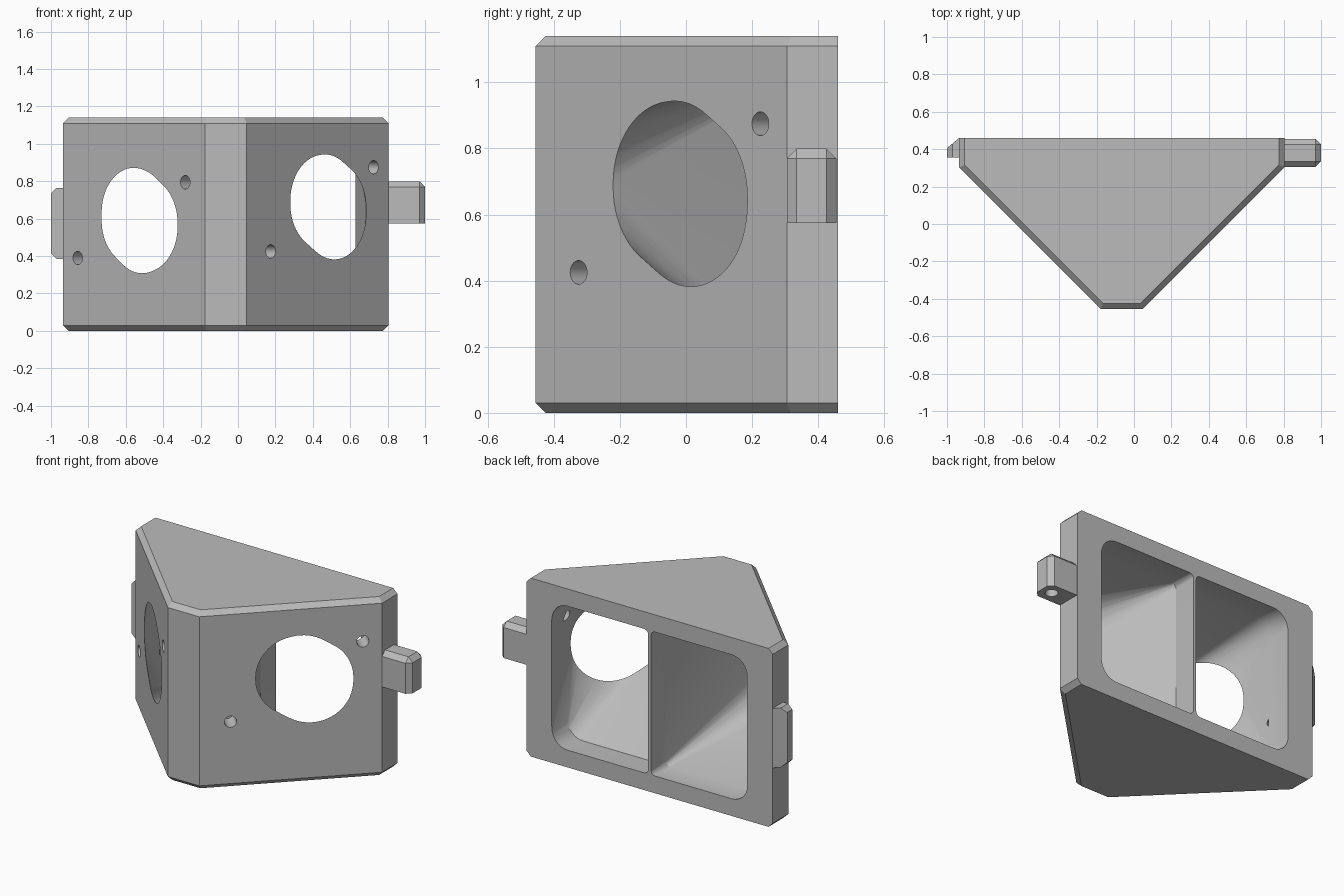
import bpy, bmesh, math
from mathutils import Vector

# Remove the default cube only
default_cube = bpy.data.objects.get("Cube")
if default_cube:
    bpy.data.objects.remove(default_cube, do_unlink=True)

# Single grey plastic
grey = bpy.data.materials.new("grey_plastic")
grey.use_nodes = True
colour = (0.5, 0.5, 0.5, 1)
grey.diffuse_color = colour
grey.node_tree.nodes["Principled BSDF"].inputs["Base Color"].default_value = colour

UP = Vector((0, 0, 1))
ALONG = Vector((1, 0, 0))
BACK = Vector((0, 1, 0))


def hull(name, points):
    """Convex solid around the points, with flat areas merged."""
    bm = bmesh.new()
    for p in points:
        bm.verts.new(p)
    bmesh.ops.remove_doubles(bm, verts=bm.verts[:], dist=0.0001)
    made = bmesh.ops.convex_hull(bm, input=bm.verts[:])
    loose = {g for g in made["geom_interior"] + made["geom_unused"]
             if isinstance(g, bmesh.types.BMVert)}
    bmesh.ops.delete(bm, geom=list(loose), context="VERTS")
    bmesh.ops.dissolve_limit(bm, angle_limit=math.radians(0.3),
                             verts=bm.verts[:], edges=bm.edges[:])
    bmesh.ops.recalc_face_normals(bm, faces=bm.faces[:])
    mesh = bpy.data.meshes.new(name)
    bm.to_mesh(mesh)
    bm.free()
    mesh.materials.append(grey)
    obj = bpy.data.objects.new(name, mesh)
    bpy.context.collection.objects.link(obj)
    return obj


def disc(centre, u, v, radius, sides=48):
    turns = [2 * math.pi * i / sides for i in range(sides)]
    return [centre + radius * (math.cos(a) * u + math.sin(a) * v) for a in turns]


def layer(outline, z):
    return [Vector((x, y, z)) for x, y in outline]


def shifted(points, offset):
    return [p + offset for p in points]


def cut(target, cutter):
    cutter.hide_render = True
    mod = target.modifiers.new("cut", "BOOLEAN")
    mod.operation = "DIFFERENCE"
    mod.solver = "EXACT"
    mod.object = cutter
    bpy.context.view_layer.objects.active = target
    bpy.ops.object.modifier_apply(modifier=mod.name)
    bpy.data.objects.remove(cutter, do_unlink=True)


def rounded_rect(x_inner, x_outer, z_low, z_high, y):
    """Rounded opening: small radius beside the divider, large outside."""
    side = 1 if x_outer > x_inner else -1
    points = []
    for x, sx, r in ((x_inner, side, 0.03), (x_outer, -side, 0.11)):
        for z, sz in ((z_low, 1), (z_high, -1)):
            for i in range(9):
                a = i / 8 * math.pi / 2
                points.append(Vector((x + sx * r * (1 - math.cos(a)), y,
                                      z + sz * r * (1 - math.sin(a)))))
    return points


# Wedge body with bevelled top and bottom
outline = [(-0.935, 0.46), (-0.935, 0.303), (-0.177, -0.455),
           (0.045, -0.455), (0.805, 0.305), (0.805, 0.46)]
inset = [(-0.905, 0.46), (-0.905, 0.315), (-0.165, -0.425),
         (0.033, -0.425), (0.775, 0.317), (0.775, 0.46)]
body = hull("duct_body", layer(inset, 0) + layer(outline, 0.03)
            + layer(outline, 1.11) + layer(inset, 1.14))

# Two ducts, each with its round mouth and two screw holes
# (side, face offset, opening edges, mouth circles, screw centres)
ducts = [
    (1, -0.5, (-0.055, 0.625), ((0.455, 0.69), (0.505, 0.645)),
     ((0.175, 0.425), (0.725, 0.875))),
    (-1, -0.632, (-0.075, -0.755), ((-0.545, 0.615), (-0.497, 0.567)),
     ((-0.857, 0.39), (-0.282, 0.795))),
]
for side, offset, edges, mouths, screws in ducts:
    normal = Vector((side, -1, 0)).normalized()
    tangent = Vector((1, side, 0)).normalized()

    def on_face(x, z):
        return Vector((x, side * x + offset, z))

    points = rounded_rect(*edges, 0.11, 1.03, 0.47)
    points += shifted(points, BACK * -0.165)
    for x, z in mouths:
        points += disc(on_face(x, z) + normal * 0.008, tangent, UP, 0.25, 64)
    cut(body, hull("duct_cutter", points))

    for x, z in screws:
        ring = disc(on_face(x, z) + normal * 0.02, tangent, UP, 0.036, 32)
        cut(body, hull("screw_cutter", ring + shifted(ring, normal * -0.14)))

# Left mounting tab with a blind hole underneath
tab_outline = [(0.79, 0.305), (0.97, 0.305), (1, 0.335),
               (1, 0.425), (0.97, 0.455), (0.79, 0.455)]
tab_top = [(0.79, 0.335), (0.97, 0.335), (0.97, 0.425), (0.79, 0.425)]
left_tab = hull("left_tab", layer(tab_outline, 0.575)
                + layer(tab_outline, 0.77) + layer(tab_top, 0.8))
ring = disc(Vector((0.93, 0.38, 0.55)), ALONG, BACK, 0.037, 32)
cut(left_tab, hull("tab_hole_cutter", ring + shifted(ring, UP * 0.15)))

# Right mounting tab with a sloped back and bevelled ends
root = [(-0.92, 0.355), (-0.92, 0.46), (-0.935, 0.46), (-0.97, 0.43), (-0.97, 0.355)]
tip = [(-1, 0.355), (-1, 0.405)]
right_tab = hull("right_tab", layer(root, 0.385) + layer(root, 0.765)
                 + layer(tip, 0.415) + layer(tip, 0.735))

# Smooth the curved walls, keep the edges sharp
bpy.ops.object.select_all(action="DESELECT")
for obj in (body, left_tab, right_tab):
    obj.select_set(True)
bpy.context.view_layer.objects.active = body
bpy.ops.object.shade_smooth_by_angle(angle=math.radians(30))
